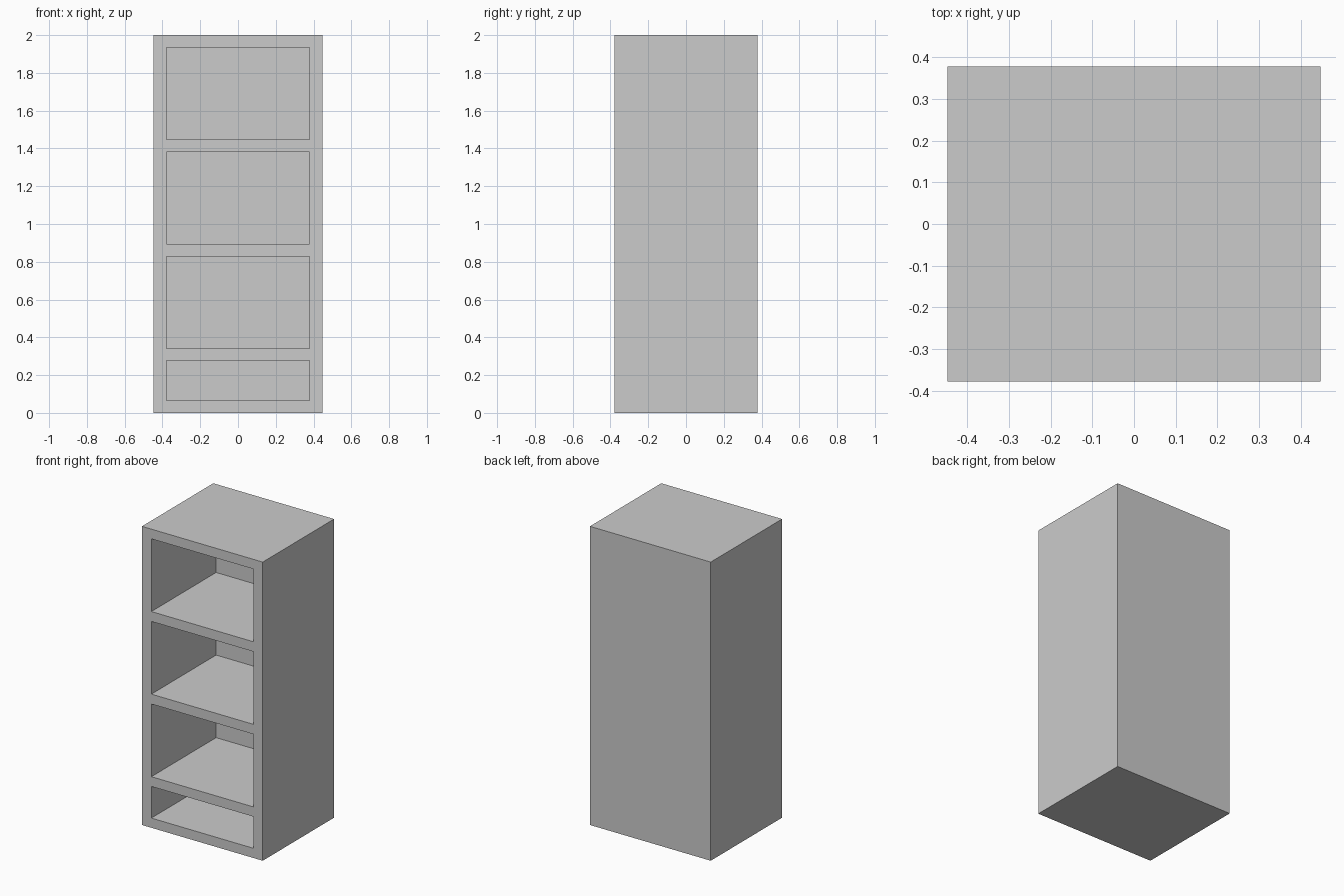
import bpy

if "Cube" in bpy.data.objects:
    bpy.data.objects.remove(bpy.data.objects["Cube"])

W, D, H = 0.895, 0.755, 2.0      # overall size
SIDE, BOARD, BACK = 0.07, 0.065, 0.07
FRONT = -D / 2


def box(name, x, y, z):
    """Axis-aligned box from (min, max) pairs."""
    bpy.ops.mesh.primitive_cube_add(
        size=1, location=[(a + b) / 2 for a, b in (x, y, z)])
    ob = bpy.context.object
    ob.name = name
    ob.scale = [b - a for a, b in (x, y, z)]
    bpy.ops.object.transform_apply(location=True, rotation=False, scale=True)
    return ob


# Solid carcass
carcass = box("bookcase_carcass", (-W / 2, W / 2), (FRONT, D / 2), (0, H))

# Open compartments: a low one at the bottom, three equal ones above
compartments = [(BOARD, 0.277)]
compartments += [(0.342 + i * 0.553, 0.829 + i * 0.553) for i in range(3)]

for i, z in enumerate(compartments):
    cutter = box(f"compartment_cutter_{i}",
                 (-W / 2 + SIDE, W / 2 - SIDE), (FRONT - 0.1, D / 2 - BACK), z)
    cutter.hide_render = True
    mod = carcass.modifiers.new("compartment", 'BOOLEAN')
    mod.operation = 'DIFFERENCE'
    mod.solver = 'EXACT'
    mod.object = cutter
    bpy.context.view_layer.objects.active = carcass
    bpy.ops.object.modifier_apply(modifier=mod.name)
    bpy.data.objects.remove(cutter)
